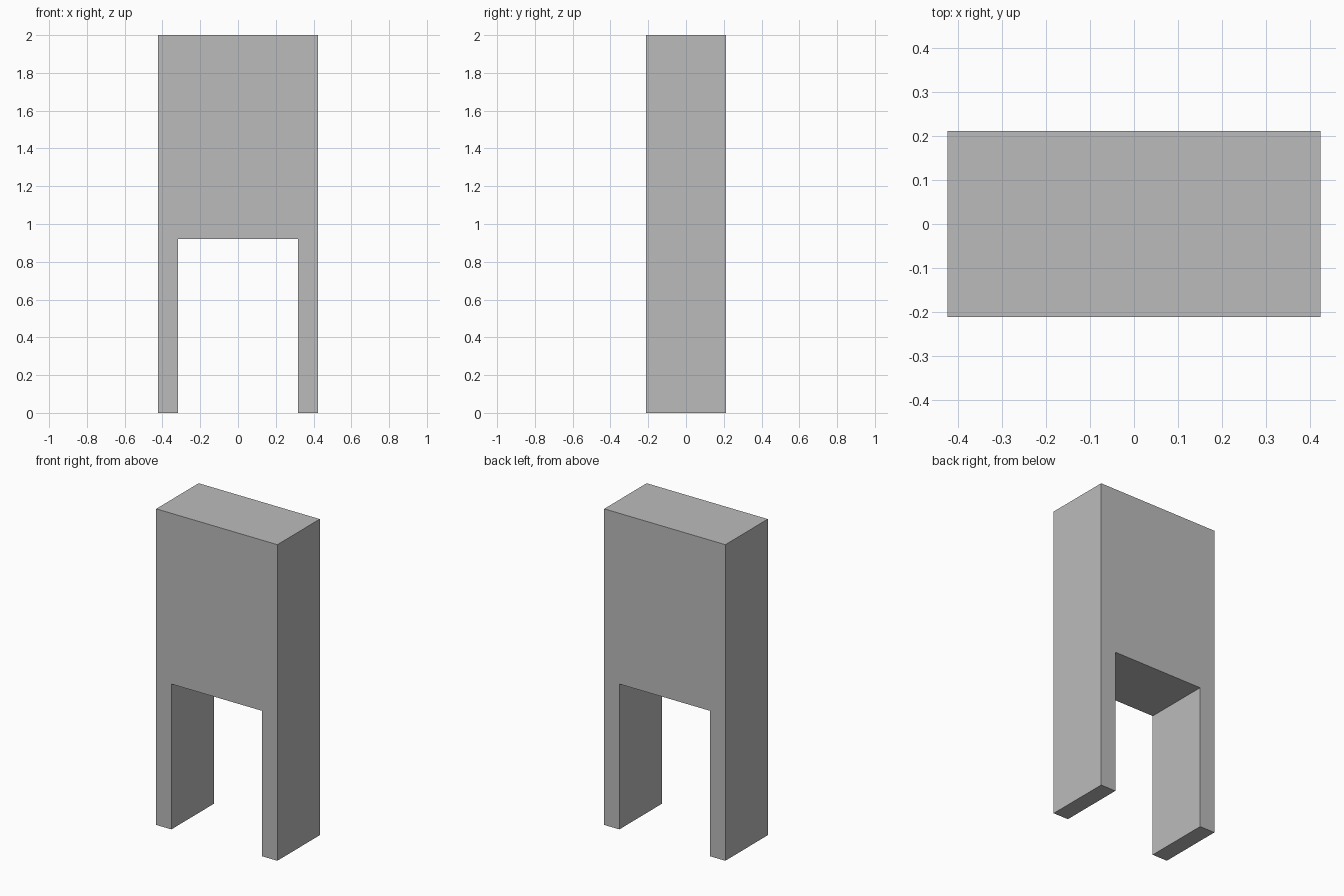
import bpy
import bmesh

cube = bpy.data.objects.get("Cube")
if cube:
    bpy.data.objects.remove(cube, do_unlink=True)

HALF_WIDTH, HALF_DEPTH, HEIGHT = 0.424, 0.212, 2.0
OPENING_HALF, OPENING_TOP = 0.318, 0.92

# Plain grey surface
grey = bpy.data.materials.new("plain grey")
grey.use_nodes = True
colour = (0.5, 0.5, 0.5, 1.0)
grey.diffuse_color = colour
grey.node_tree.nodes["Principled BSDF"].inputs["Base Color"].default_value = colour

# Arch outline: right half, then its mirror image
half = [(OPENING_HALF, OPENING_TOP), (OPENING_HALF, 0),
        (HALF_WIDTH, 0), (HALF_WIDTH, HEIGHT)]
outline = half + [(-x, z) for x, z in reversed(half)]

# Block with two legs, extruded front to back
bm = bmesh.new()
front = bm.faces.new([bm.verts.new((x, -HALF_DEPTH, z)) for x, z in outline])
extruded = bmesh.ops.extrude_face_region(bm, geom=[front], use_keep_orig=True)
back_verts = [v for v in extruded["geom"] if isinstance(v, bmesh.types.BMVert)]
bmesh.ops.translate(bm, verts=back_verts, vec=(0, 2 * HALF_DEPTH, 0))
bmesh.ops.recalc_face_normals(bm, faces=bm.faces[:])

mesh = bpy.data.meshes.new("arch_block")
bm.to_mesh(mesh)
bm.free()
mesh.materials.append(grey)
arch = bpy.data.objects.new("arch_block", mesh)
bpy.context.scene.collection.objects.link(arch)
